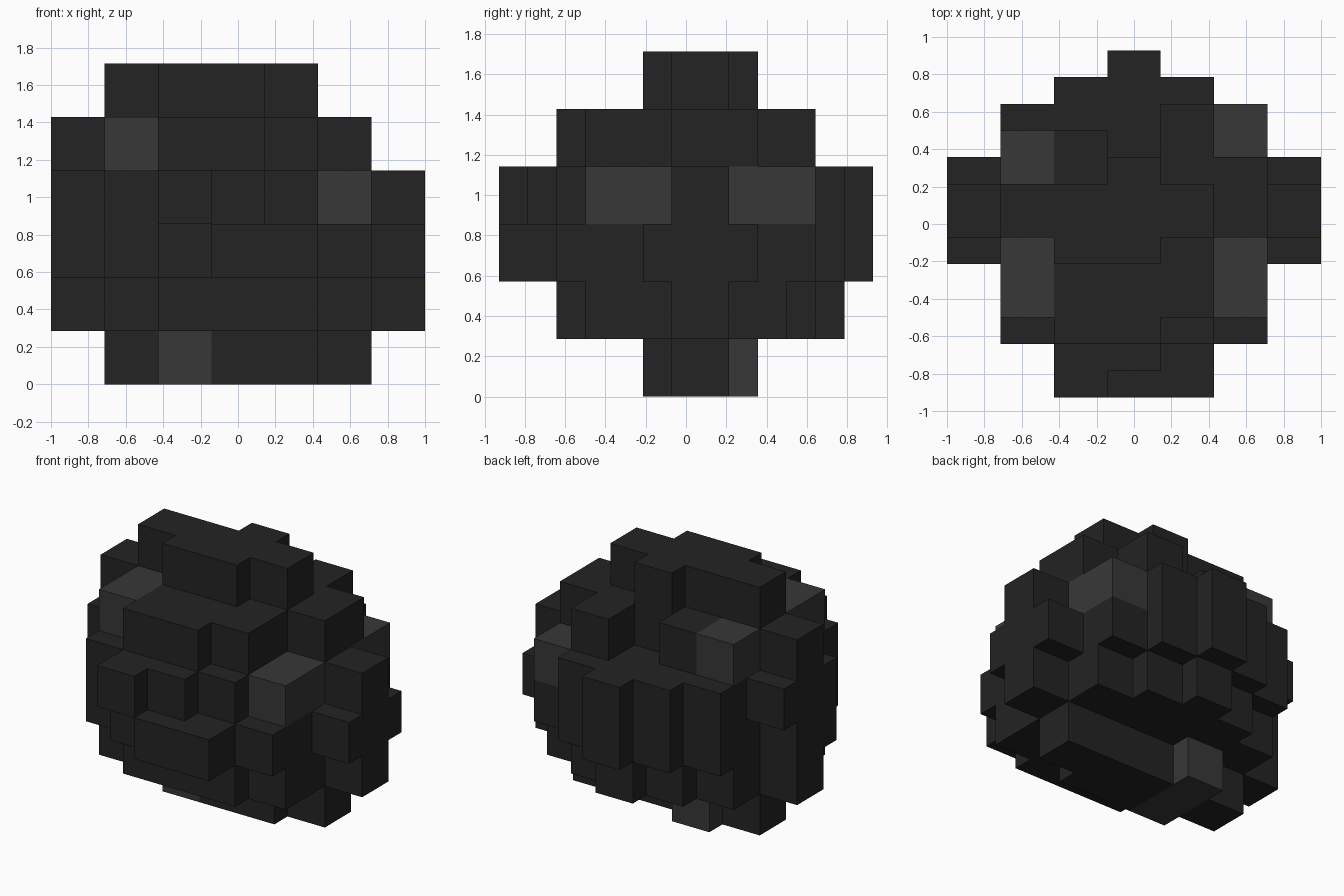
import bpy, bmesh
from mathutils import Vector

if "Cube" in bpy.data.objects:
    bpy.data.objects.remove(bpy.data.objects["Cube"])

C = 2 / 7          # block size in x and z
U = C / 2          # half-block step used for depth (y)

# One row per layer, bottom to top. Each entry is a bar running front to back:
# column: (first, last) half-step. Columns 0..6 go left to right.
LAYERS = [
    {1: (6, 8), 2: (5, 9), 3: (5, 8), 4: (5, 8), 5: (6, 8)},
    {0: (6, 8), 1: (3, 10), 2: (2, 11), 3: (2, 12), 4: (2, 11), 5: (3, 10), 6: (6, 8)},
    {0: (5, 8), 1: (2, 11), 2: (1, 12), 3: (0, 13), 4: (0, 12), 5: (2, 11), 6: (5, 9)},
    {0: (5, 9), 1: (2, 11), 2: (0, 12), 3: (1, 13), 4: (2, 12), 5: (3, 11), 6: (6, 8)},
    {0: (6, 8), 1: (3, 10), 2: (2, 10), 3: (2, 9), 4: (3, 11), 5: (6, 9)},
    {1: (6, 8), 2: (5, 8), 3: (5, 9), 4: (6, 8)},
]
PALE_BARS = {(2, 0), (5, 3), (1, 4)}   # (column, layer)


def material(name, value):
    m = bpy.data.materials.new(name)
    m.diffuse_color = (value, value, value, 1)
    m.use_nodes = True
    m.node_tree.nodes["Principled BSDF"].inputs["Base Color"].default_value = m.diffuse_color
    return m


# Fill the grid of half-blocks
filled = {(x, y, z)
          for z, row in enumerate(LAYERS)
          for x, (a, b) in row.items()
          for y in range(a, b)}

# Outer skin only: one quad wherever a half-block meets empty space
bm = bmesh.new()
size = Vector((C, U, C))
origin = Vector((-1, -6.5 * U, 0))
for cell in sorted(filled):
    for axis in range(3):
        for side in (0, 1):
            near = list(cell)
            near[axis] += 1 if side else -1
            if tuple(near) in filled:
                continue
            p, q = (axis + 1) % 3, (axis + 2) % 3
            corners = [(0, 0), (1, 0), (1, 1), (0, 1)]
            if not side:
                corners.reverse()
            verts = []
            for i, j in corners:
                v = list(cell)
                v[axis] += side
                v[p] += i
                v[q] += j
                verts.append(bm.verts.new(origin + Vector(v) * size))
            face = bm.faces.new(verts)
            face.material_index = int((cell[0], cell[2]) in PALE_BARS)
bmesh.ops.remove_doubles(bm, verts=bm.verts, dist=0.001)

# Blocky lump, dark with a few paler blocks
mesh = bpy.data.meshes.new("blocky_lump")
bm.to_mesh(mesh)
bm.free()
mesh.materials.append(material("charcoal", 0.0170))
mesh.materials.append(material("pale charcoal", 0.0385))
lump = bpy.data.objects.new("blocky_lump", mesh)
bpy.context.collection.objects.link(lump)
